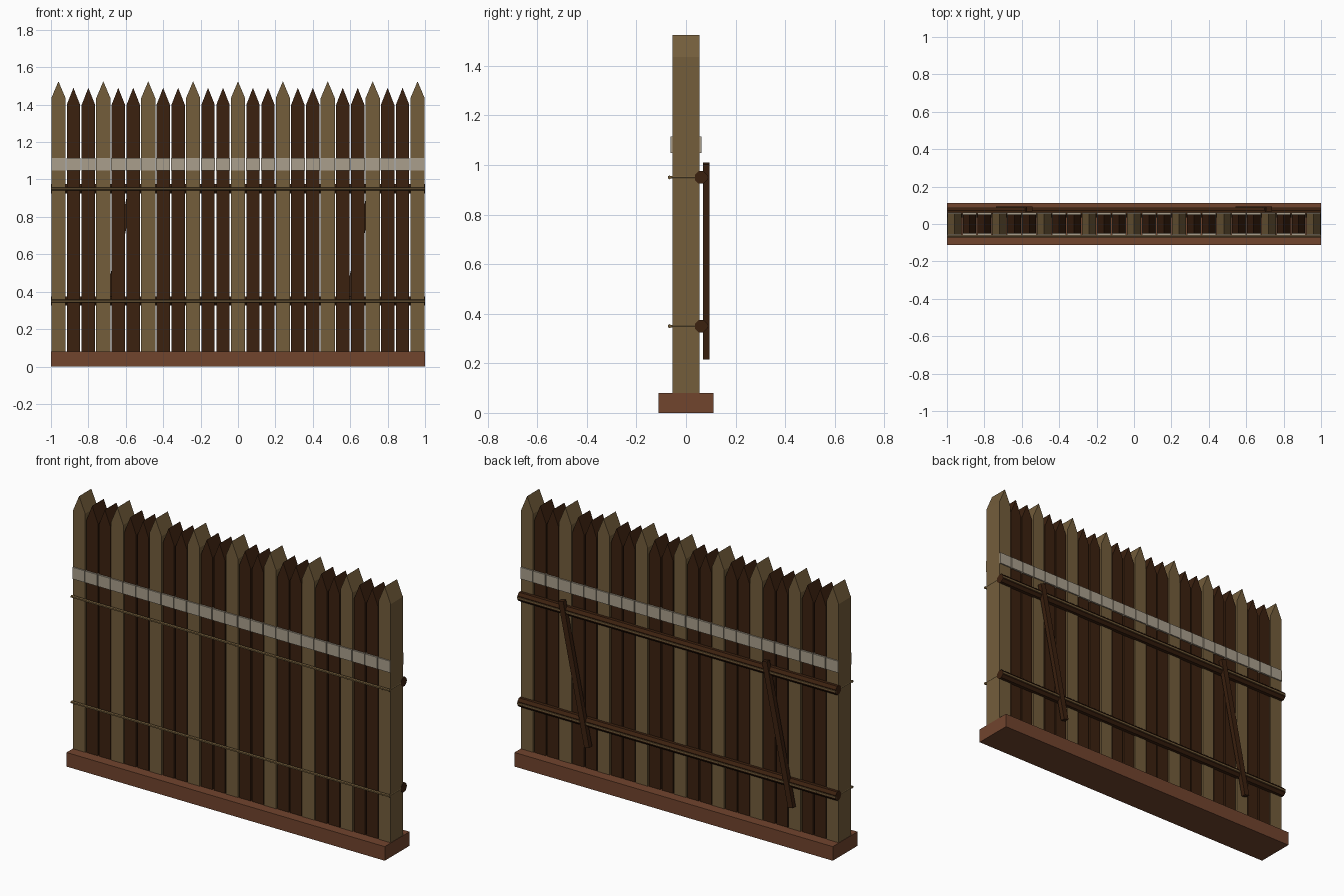
import bpy, bmesh, math
from mathutils import Matrix

if "Cube" in bpy.data.objects:
    bpy.data.objects.remove(bpy.data.objects["Cube"])


def material(name, rgb):
    m = bpy.data.materials.new(name)
    m.diffuse_color = (*rgb, 1)
    m.use_nodes = True
    m.node_tree.nodes["Principled BSDF"].inputs["Base Color"].default_value = m.diffuse_color
    return m


LIGHT = material("light wood", (0.172, 0.110, 0.044))
DARK = material("dark wood", (0.044, 0.0150, 0.0048))
PALE = material("pale band", (0.400, 0.345, 0.265))
EARTH = material("red brown earth", (0.165, 0.058, 0.027))


def finish(name, bm, mat):
    bmesh.ops.recalc_face_normals(bm, faces=bm.faces)
    me = bpy.data.meshes.new(name)
    bm.to_mesh(me)
    bm.free()
    me.materials.append(mat)
    ob = bpy.data.objects.new(name, me)
    bpy.context.collection.objects.link(ob)
    return ob


def add_box(bm, center, size, tilt=0):
    mat = (Matrix.Translation(center) @ Matrix.Rotation(tilt, 4, 'Y')
           @ Matrix.Diagonal((*size, 1)))
    bmesh.ops.create_cube(bm, size=1, matrix=mat)


def add_rod(bm, center, radius, length, axis, sides=8):
    rot = Matrix.Rotation(math.pi / 2, 4, 'Y' if axis == 'X' else 'X')
    bmesh.ops.create_cone(bm, cap_ends=True, segments=sides, radius1=radius,
                          radius2=radius, depth=length,
                          matrix=Matrix.Translation(center) @ rot
                          @ Matrix.Rotation(math.pi / sides, 4, 'Z'))


def add_stake(bm, x, width, depth, shoulder, tip):
    # gabled profile pushed through from front to back
    w = width / 2
    prof = [(-w, 0.05), (w, 0.05), (w, shoulder), (0, tip), (-w, shoulder)]
    face = bm.faces.new([bm.verts.new((x + px, -depth / 2, pz)) for px, pz in prof])
    ext = bmesh.ops.extrude_face_region(bm, geom=[face], use_keep_orig=True)
    verts = [g for g in ext["geom"] if isinstance(g, bmesh.types.BMVert)]
    bmesh.ops.translate(bm, verts=verts, vec=(0, depth, 0))


# earth base
bm = bmesh.new()
add_box(bm, (0, 0, 0.04), (2, 0.222, 0.08))
finish("base", bm, EARTH)

# stakes: every third one is tall and light, each with a painted band
tall, short, band = bmesh.new(), bmesh.new(), bmesh.new()
for i in range(25):
    x = (i - 12) * 0.08
    if i % 3 == 0:
        add_stake(tall, x, 0.076, 0.11, 1.435, 1.525)
    else:
        add_stake(short, x, 0.071, 0.104, 1.40, 1.49)
    add_box(band, (x, 0, 1.081), (0.0755, 0.124, 0.066))
finish("tall_stakes", tall, LIGHT)
finish("short_stakes", short, DARK)
finish("painted_band", band, PALE)

# back rails, and a rope loop around the fence at each rail height
rails, ropes = bmesh.new(), bmesh.new()
for z in (0.35, 0.95):
    add_rod(rails, (0, 0.061, z), 0.027, 2, 'X')
    for y in (-0.066, 0.081):
        add_rod(ropes, (0, y, z), 0.008, 2, 'X', 6)
    for x in (-0.994, 0.994):
        add_rod(ropes, (x, 0.0075, z), 0.006, 0.15, 'Y', 6)
finish("back_rails", rails, DARK)
finish("rope_loops", ropes, LIGHT)

# slanted braces behind the rails
bm = bmesh.new()
for x in (-0.64, 0.64):
    add_box(bm, (x, 0.081, 0.612), (0.032, 0.026, 0.805), 0.205)
finish("braces", bm, DARK)
